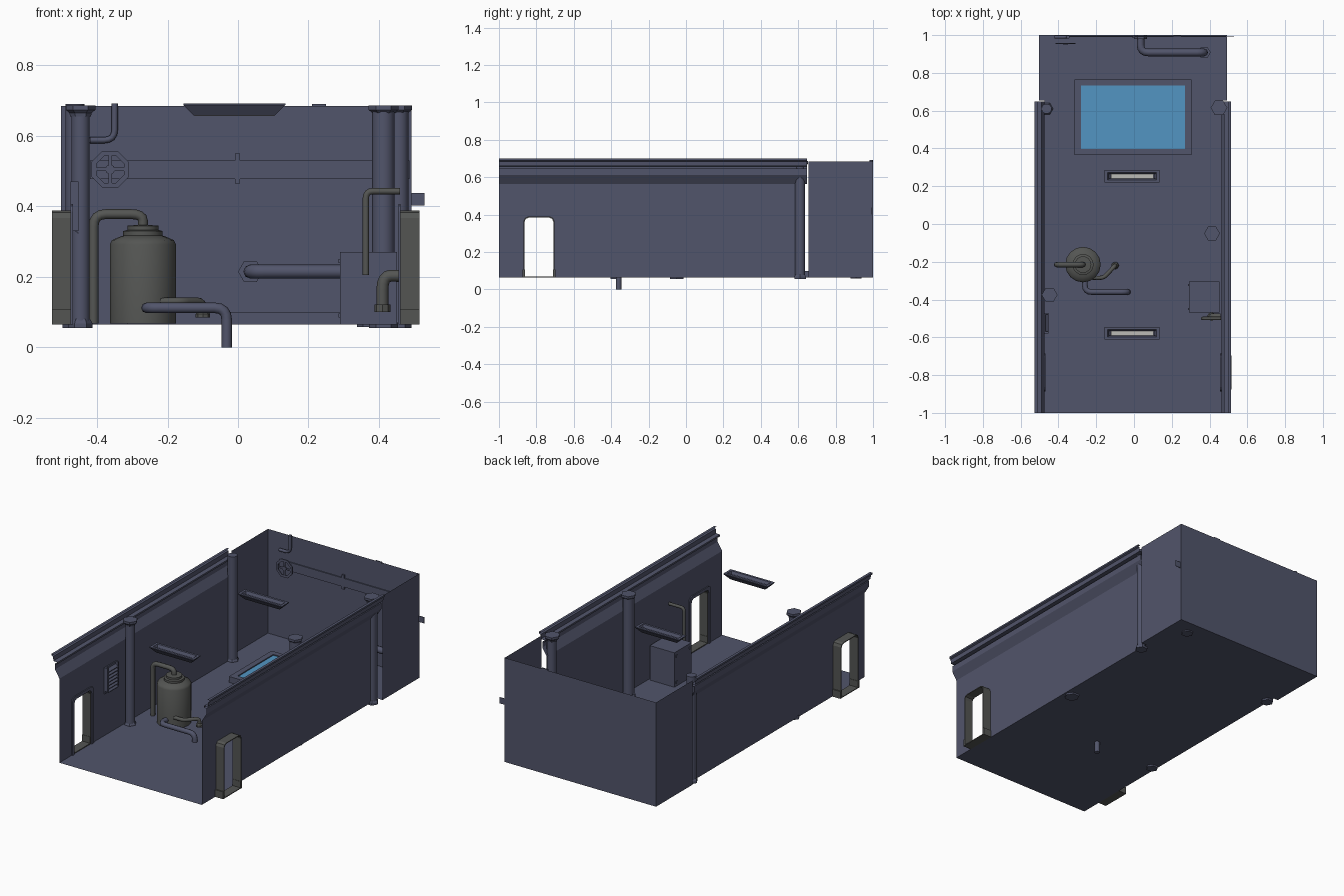
import bpy, bmesh, math
from mathutils import Vector

if "Cube" in bpy.data.objects:
    bpy.data.objects.remove(bpy.data.objects["Cube"])


def material(name, r, g, b):
    m = bpy.data.materials.new(name)
    m.use_nodes = True
    m.diffuse_color = (r, g, b, 1)
    m.node_tree.nodes["Principled BSDF"].inputs["Base Color"].default_value = (r, g, b, 1)
    return m


SLATE = material("slate_purple", .083, .09, .146)
IRON = material("iron_grey", .088, .091, .086)
WATER = material("water_blue", .085, .3, .54)
GLASS = material("lamp_glass", .5, .5, .47)

FLOOR, TOP = .065, .685
# Side of room: x of long wall, x of rear wall, outward direction
WALLS = {"right": (-.475, -.503, -1), "left": (.462, .493, 1)}


def loft(name, rings, mat, caps=(True, True), smooth=False, closed=True):
    """Bridge rings of points; one ring makes a flat sheet."""
    bm = bmesh.new()
    loops = [[bm.verts.new(p) for p in ring] for ring in rings]
    n = len(loops[0])
    for a, b in zip(loops, loops[1:]):
        for i in range(n if closed else n - 1):
            bm.faces.new((a[i], a[(i + 1) % n], b[(i + 1) % n], b[i]))
    if caps[0]:
        bm.faces.new(loops[0][::-1] if len(loops) > 1 else loops[0])
    if caps[1] and len(loops) > 1:
        bm.faces.new(loops[-1])
    if len(loops) > 1:
        bmesh.ops.recalc_face_normals(bm, faces=bm.faces)
    me = bpy.data.meshes.new(name)
    bm.to_mesh(me)
    bm.free()
    me.materials.append(mat)
    ob = bpy.data.objects.new(name, me)
    bpy.context.collection.objects.link(ob)
    if smooth:
        activate(ob)
        bpy.ops.object.shade_smooth_by_angle(angle=math.radians(40))


def activate(ob):
    bpy.ops.object.select_all(action='DESELECT')
    ob.select_set(True)
    bpy.context.view_layer.objects.active = ob


def rect(x0, x1, y0, y1, z):
    return [(x0, y0, z), (x1, y0, z), (x1, y1, z), (x0, y1, z)]


def box(name, x, y, z, mat=SLATE):
    loft(name, [rect(*x, *y, h) for h in z], mat)


def lathe(name, centre, profile, mat, n=16, smooth=True, axis='z'):
    """Turn (radius, height) pairs about an upright or a front-to-back axis."""
    cx, cy, cz = centre
    rings = []
    for r, h in profile:
        ring = [(r * math.cos(math.tau * i / n), r * math.sin(math.tau * i / n)) for i in range(n)]
        rings.append([(cx + u, cy + v, cz + h) if axis == 'z' else (cx + u, cy + h, cz + v)
                      for u, v in ring])
    loft(name, rings, mat, smooth=smooth)


def pipe(name, path, radius, mat, bend=.035):
    """Round tube along a path with rounded corners."""
    pts = [Vector(p) for p in path]
    out = [pts[0]]
    for a, b, c in zip(pts, pts[1:], pts[2:]):
        p = b + (a - b).normalized() * min(bend, (a - b).length * .49)
        q = b + (c - b).normalized() * min(bend, (c - b).length * .49)
        for t in (0, .25, .5, .75, 1):
            out.append(p * (1 - t) ** 2 + b * 2 * t * (1 - t) + q * t * t)
    out.append(pts[-1])
    cu = bpy.data.curves.new(name, 'CURVE')
    cu.dimensions = '3D'
    cu.bevel_depth = radius
    cu.bevel_resolution = 2
    cu.use_fill_caps = True
    sp = cu.splines.new('POLY')
    sp.points.add(len(out) - 1)
    for s, p in zip(sp.points, out):
        s.co = (*p, 1)
    cu.materials.append(mat)
    ob = bpy.data.objects.new(name, cu)
    bpy.context.collection.objects.link(ob)
    activate(ob)
    bpy.ops.object.convert(target='MESH')
    bpy.ops.object.shade_smooth_by_angle(angle=math.radians(50))


# Floor, wider behind the long walls, and back wall
(XR, BR, _), (XL, BL, _) = WALLS["right"], WALLS["left"]
STEP = .655
loft("floor", [[(x, y, FLOOR) for x, y in ((XR, -1), (XL, -1), (XL, STEP), (BL, STEP),
                                           (BL, 1), (BR, 1), (BR, STEP), (XR, STEP))]], SLATE)
loft("back_wall", [[(BR, 1, FLOOR), (BL, 1, FLOOR), (BL, 1, TOP), (BR, 1, TOP)]], SLATE)


def arch(inset):
    y0, y1, top, c = -.868 + inset, -.704 - inset, .389 - inset, .022
    return [(y0, FLOOR), (y0, top - c), (y0 + c * .3, top - c * .3), (y0 + c, top),
            (y1 - c, top), (y1 - c * .3, top - c * .3), (y1, top - c), (y1, FLOOR)]


def doorway(name, x0, x1, outer, inner, mat):
    rings = [[(x0, *o), (x1, *o), (x1, *i), (x0, *i)] for o, i in zip(arch(outer), arch(inner))]
    loft(name, rings, mat)


# Long walls with a doorway notch; the top flares outward as an open moulded sheet
moulding = [(0, .565), (.03, .612), (.03, .646), (.014, .648), (.014, .658),
            (.04, .66), (.042, .685), (.052, .69), (.052, .7), (.036, .7)]
for side, (wx, bx, out) in WALLS.items():
    outline = [(-1, FLOOR)] + arch(0) + [(.63, FLOOR), (.63, .565), (-1, .565)]
    loft(side + "_wall", [[(wx, y, z) for y, z in outline]], SLATE)
    loft(side + "_cornice", [[(wx + out * d, y, z) for d, z in moulding] for y in (-1, .648)],
         SLATE, caps=(False, False), closed=False)
    loft(side + "_rear_wall", [[(bx, STEP, FLOOR), (bx, 1, FLOOR), (bx, 1, TOP), (bx, STEP, TOP)]],
         SLATE)
    # Door lining outside, thin trim inside, sill and plinths
    depth = sorted((wx, wx + out * .053))
    doorway(side + "_door_lining", *depth, 0, .005, IRON)
    doorway(side + "_door_trim", *sorted((wx, wx - out * .006)), -.018, 0, SLATE)
    box(side + "_door_sill", depth, (-.868, -.704), (FLOOR, FLOOR + .005), IRON)
    for y in (-.868, -.704):
        box(side + "_door_plinth", depth, (y - .007, y + .007), (FLOOR, .108), IRON)


# Columns with six-sided capitals and bases
def column(name, x, y, r, top):
    lathe(name + "_shaft", (x, y, 0), [(r, .07), (r, top)], SLATE, 14)
    lathe(name + "_base", (x, y, 0), [(r * 1.3, .055), (r * 1.3, .068), (r * 1.05, .08)],
          SLATE, 6, False)


def capital(name, x, y, r):
    lathe(name + "_capital", (x, y, 0), [(r * .7, .655), (r * .75, .665), (r, .674), (r, .687)],
          SLATE, 6, False)


column("right_front_column", -.447, -.375, .026, .67)
capital("right_front_column", -.447, -.375, .042)
column("left_middle_column", .413, -.05, .032, .67)
capital("left_middle_column", .413, -.05, .042)
column("right_rear_column", -.463, .61, .027, .69)
column("left_rear_column", .457, .61, .027, .67)
capital("left_rear_column", .45, .615, .044)

# Water basin with raised rim
px, py = -.005, .565
loft("basin_rim", [rect(px - a, px + a, py - b, py + b, z) for a, b, z in
                   ((.31, .2, FLOOR), (.31, .2, .1), (.276, .168, .1), (.276, .168, .07))],
     SLATE, caps=(False, False))
loft("basin_water", [rect(px - .276, px + .276, py - .168, py + .168, .094)], WATER)

# Hanging lamps: tapered trays holding a glass strip
for name, y in (("rear_lamp", .253), ("front_lamp", -.578)):
    lx = -.01
    loft(name + "_tray", [rect(lx - a, lx + a, y - b, y + b, z) for a, b, z in
                          ((.115, .012, .658), (.145, .034, .688), (.145, .034, .692),
                           (.13, .02, .692), (.122, .012, .675))], SLATE, caps=(False, False))
    box(name + "_glass", (lx - .113, lx + .113), (y - .0115, y + .0115), (.657, .672), GLASS)

# Tank and its pipes
TX, TY, FOOT = -.27, -.215, FLOOR + .002
lathe("tank", (TX, TY, 0), [(.094, FOOT), (.094, .292), (.088, .304), (.065, .314), (.056, .317),
                            (.056, .33), (.044, .333), (.044, .345), (.02, .347)], IRON, 16)
pipe("tank_top_pipe", [(TX, TY, .34), (TX, TY, .378), (-.41, TY, .378), (-.41, TY, FOOT)], .014, IRON)
pipe("tank_outlet_pipe", [(-.22, -.285, .13), (-.16, -.285, .13), (-.1, -.22, .13), (-.1, -.22, .09)],
     .011, IRON, .02)
lathe("tank_outlet_nozzle", (-.1, -.22, 0), [(.012, .105), (.02, .095), (.02, .085)], IRON, 8, False)
pipe("drain_pipe", [(-.26, -.28, .112), (-.26, -.36, .112), (-.032, -.36, .112), (-.032, -.36, 0)],
     .015, SLATE)

# Control cabinet with bolts and pipes to the wall
box("cabinet", (.29, .452), (-.468, -.305), (FLOOR, .27))
for y in (-.45, -.323):
    for z in (.09, .245):
        box("cabinet_bolt", (.286, .29), (y - .006, y + .006), (z - .006, z + .006))
pipe("cabinet_conduit", [(.363, -.5, .205), (.363, -.5, .443), (.46, -.5, .443)], .009, IRON, .02)
pipe("cabinet_drain", [(.41, -.49, .1), (.41, -.49, .203), (.458, -.49, .203)], .017, IRON, .04)
lathe("cabinet_drain_collar", (.41, -.49, 0), [(.023, .1), (.023, .122)], IRON, 8, False)

# Large pipe out of the back wall and down through the floor
pipe("back_pipe", [(.035, 1, .215), (.035, .908, .215), (.372, .908, .215), (.372, .908, .06)],
     .02, SLATE, .04)
lathe("back_pipe_wall_flange", (.035, .98, .215), [(.035, 0), (.035, .02)], SLATE, 6, False, 'y')
lathe("back_pipe_floor_flange", (.372, .908, 0), [(.034, .058), (.034, .085)], SLATE, 6, False)

# Back wall fittings: flat duct, bracket, hand wheel, riser pipe and end plate
box("flat_duct", (-.42, .487), (.99, .996), (.478, .53))
box("duct_bracket", (-.008, .006), (.986, .996), (.465, .55))
wheel = (-.363, .955, .505)
lathe("hand_wheel_hub", wheel, [(.014, -.004), (.014, .004)], SLATE, 8, False, 'y')
rim = []
for i in range(9):
    a = math.tau * (i + .5) / 8
    rim.append([(wheel[0] + r * math.cos(a), wheel[1] + d, wheel[2] + r * math.sin(a))
                for r, d in ((.042, -.003), (.057, -.003), (.057, .003), (.042, .003))])
loft("hand_wheel_rim", rim, SLATE, caps=(False, False))
for name, w, h in (("across", .048, .005), ("upright", .005, .048)):
    box("hand_wheel_spoke_" + name, (wheel[0] - w, wheel[0] + w), (.953, .957),
        (wheel[2] - h, wheel[2] + h))
pipe("riser_pipe", [(-.42, .99, .588), (-.35, .99, .588), (-.35, .99, .692)], .009, SLATE, .03)
box("duct_end_plate", (.493, .53), (.992, .995), (.402, .438))
box("wall_top_clip", (.21, .25), (.994, 1), (.683, .69))

# Louvred vent on the right wall
box("vent_back", (XR, XR + .006), (-.58, -.47), (.315, .47))
for y in (-.575, -.475):
    box("vent_side", (XR, XR + .022), (y - .005, y + .005), (.33, .47))
for i in range(7):
    z = .322 + i * .02
    loft("vent_slat", [[(XR + .004, y, z + .014), (XR + .022, y, z), (XR + .022, y, z + .004),
                        (XR + .004, y, z + .018)] for y in (-.575, -.475)], SLATE)
